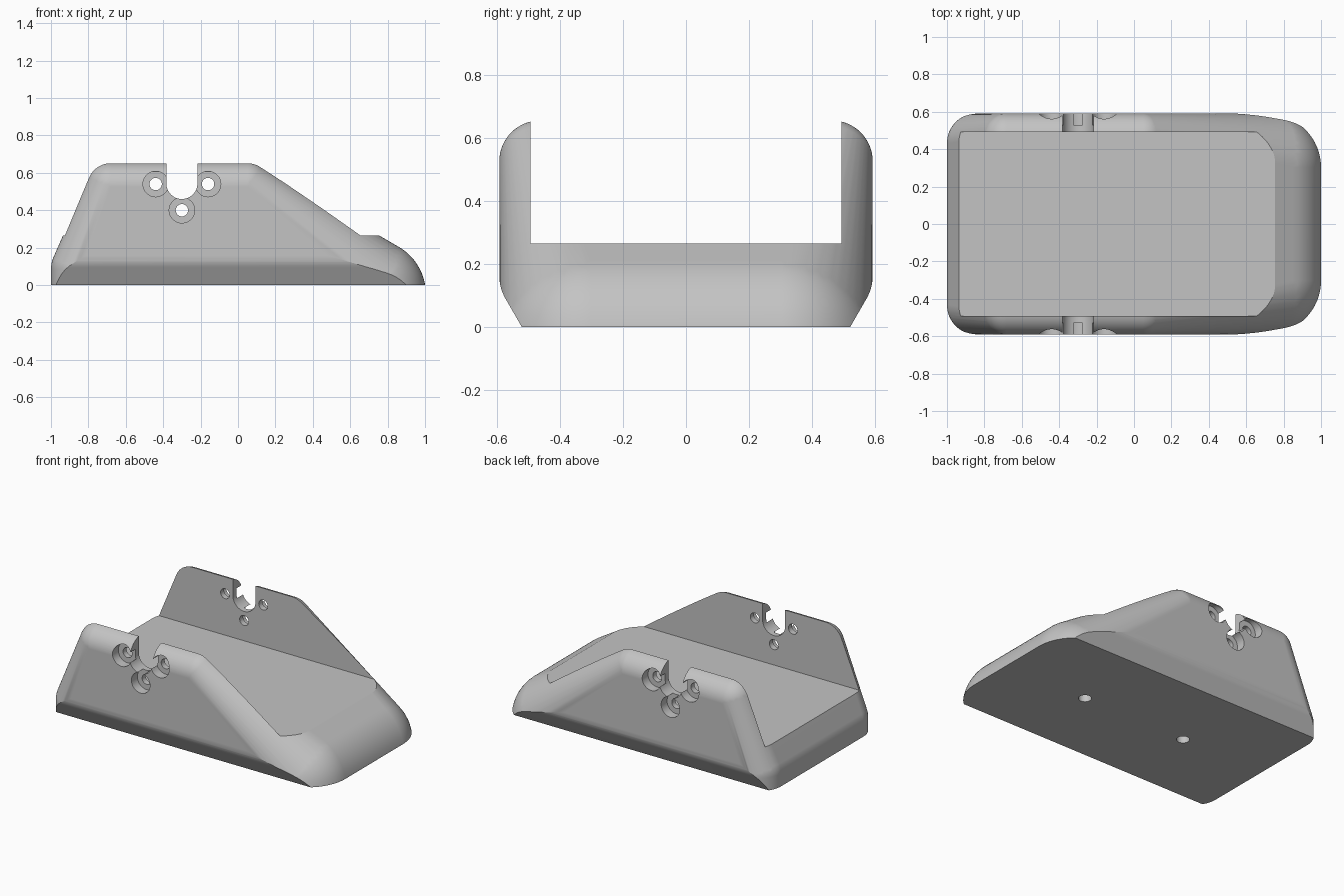
import bpy, bmesh
from math import sin, cos, pi, radians
from mathutils import Vector, Matrix

cube = bpy.data.objects.get("Cube")
if cube:
    bpy.data.objects.remove(cube)

grey = bpy.data.materials.new("light_grey")
grey.use_nodes = True
colour = (0.55, 0.55, 0.55, 1)
grey.diffuse_color = colour
grey.node_tree.nodes["Principled BSDF"].inputs["Base Color"].default_value = colour


def add_object(name, bm):
    bmesh.ops.recalc_face_normals(bm, faces=bm.faces[:])
    mesh = bpy.data.meshes.new(name)
    bm.to_mesh(mesh)
    bm.free()
    obj = bpy.data.objects.new(name, mesh)
    bpy.context.collection.objects.link(obj)
    return obj


def hull(points):
    bm = bmesh.new()
    for p in points:
        bm.verts.new(p)
    bmesh.ops.remove_doubles(bm, verts=bm.verts[:], dist=1e-4)
    bmesh.ops.convex_hull(bm, input=bm.verts[:])
    loose = [v for v in bm.verts if not v.link_faces]
    bmesh.ops.delete(bm, geom=loose, context='VERTS')
    return bm


def sphere_points(centre, r):
    bm = bmesh.new()
    bmesh.ops.create_uvsphere(bm, u_segments=64, v_segments=32, radius=r,
                              matrix=Matrix.Translation(centre))
    points = [v.co.copy() for v in bm.verts]
    bm.free()
    return points


def clip(bm, point, normal):
    bmesh.ops.bisect_plane(bm, geom=bm.verts[:] + bm.edges[:] + bm.faces[:], dist=1e-5,
                           plane_co=point, plane_no=normal, clear_outer=True)


# Rounded body: a hull around corner spheres (x, z, radius) flush with the side walls
half_width = 0.592
corners = [(-0.68, 0.525, 0.13), (0.05, 0.525, 0.13),
           (-0.84, 0.085, 0.16), (-0.84, 0, 0.16), (0.715, -0.046, 0.289)]
points = []
for x, z, r in corners:
    for side in (-1, 1):
        points += sphere_points((x, side * (half_width - r), z), r)
bm = hull(points)

# Flat base and the softly rounded undercut along both sides
clip(bm, Vector((0, 0, 0)), Vector((0, 0, -1)))
round_r = 0.15
for side in (-1, 1):
    for angle in range(6, 31, 6):
        a = radians(angle)
        normal = Vector((0, side * cos(a), -sin(a)))
        centre = Vector((0, side * (half_width - round_r), 0.164))
        clip(bm, centre + normal * round_r, normal)
points = [v.co.copy() for v in bm.verts]
bm.free()
bm = hull(points)
bmesh.ops.dissolve_limit(bm, angle_limit=radians(0.3), verts=bm.verts[:], edges=bm.edges[:])
body = add_object("cradle_body", bm)
body.data.materials.append(grey)


def cut(bm):
    cutter = add_object("cutter", bm)
    cutter.hide_render = True
    mod = body.modifiers.new("cut", 'BOOLEAN')
    mod.operation = 'DIFFERENCE'
    mod.solver = 'EXACT'
    mod.object = cutter
    bpy.context.view_layer.objects.active = body
    bpy.ops.object.modifier_apply(modifier=mod.name)
    bpy.data.objects.remove(cutter)


def prism(outline, start, end):
    """Extrude an outline of (x, z) points along y."""
    bm = bmesh.new()
    face = bm.faces.new([bm.verts.new((x, start, z)) for x, z in outline])
    ext = bmesh.ops.extrude_face_region(bm, geom=[face])["geom"]
    moved = [g for g in ext if isinstance(g, bmesh.types.BMVert)]
    bmesh.ops.translate(bm, verts=moved, vec=(0, end - start, 0))
    return bm


def circle(x, z, r, n=48):
    return [(x + r * cos(2 * pi * i / n), z + r * sin(2 * pi * i / n)) for i in range(n)]


# Open channel between the two walls
wall_inner, floor = 0.493, 0.265
cut(prism([(-2, floor), (2, floor), (2, 2), (-2, 2)], -wall_inner, wall_inner))

# U-shaped slot through both walls
slot_x, slot_z, slot_r = -0.3, 0.543, 0.083
arc = [(slot_x + slot_r * cos(pi + pi * i / 24), slot_z + slot_r * sin(pi + pi * i / 24))
       for i in range(25)]
cut(prism(arc + [(slot_x + slot_r, 1), (slot_x - slot_r, 1)], -1, 1))

# Three counterbored screw holes around each slot
for dx, dz in ((-0.14, 0), (0.14, 0), (0, -0.14)):
    x, z = slot_x + dx, 0.54 + dz
    cut(prism(circle(x, z, 0.033), -1.01, 1.01))
    for side in (-1, 1):
        cut(prism(circle(x, z, 0.068), side * 0.53, side * 1.02))

# Two blind mounting holes in the base
for x in (-0.385, 0.385):
    bm = bmesh.new()
    bmesh.ops.create_cone(bm, cap_ends=True, segments=40, radius1=0.04, radius2=0.04,
                          depth=0.3, matrix=Matrix.Translation((x, 0, 0)))
    cut(bm)

# Smooth shading with crisp edges
bpy.ops.object.select_all(action='DESELECT')
body.select_set(True)
bpy.context.view_layer.objects.active = body
bpy.ops.object.shade_smooth_by_angle(angle=radians(25))
weighted = body.modifiers.new("even_shading", 'WEIGHTED_NORMAL')
weighted.keep_sharp = True
